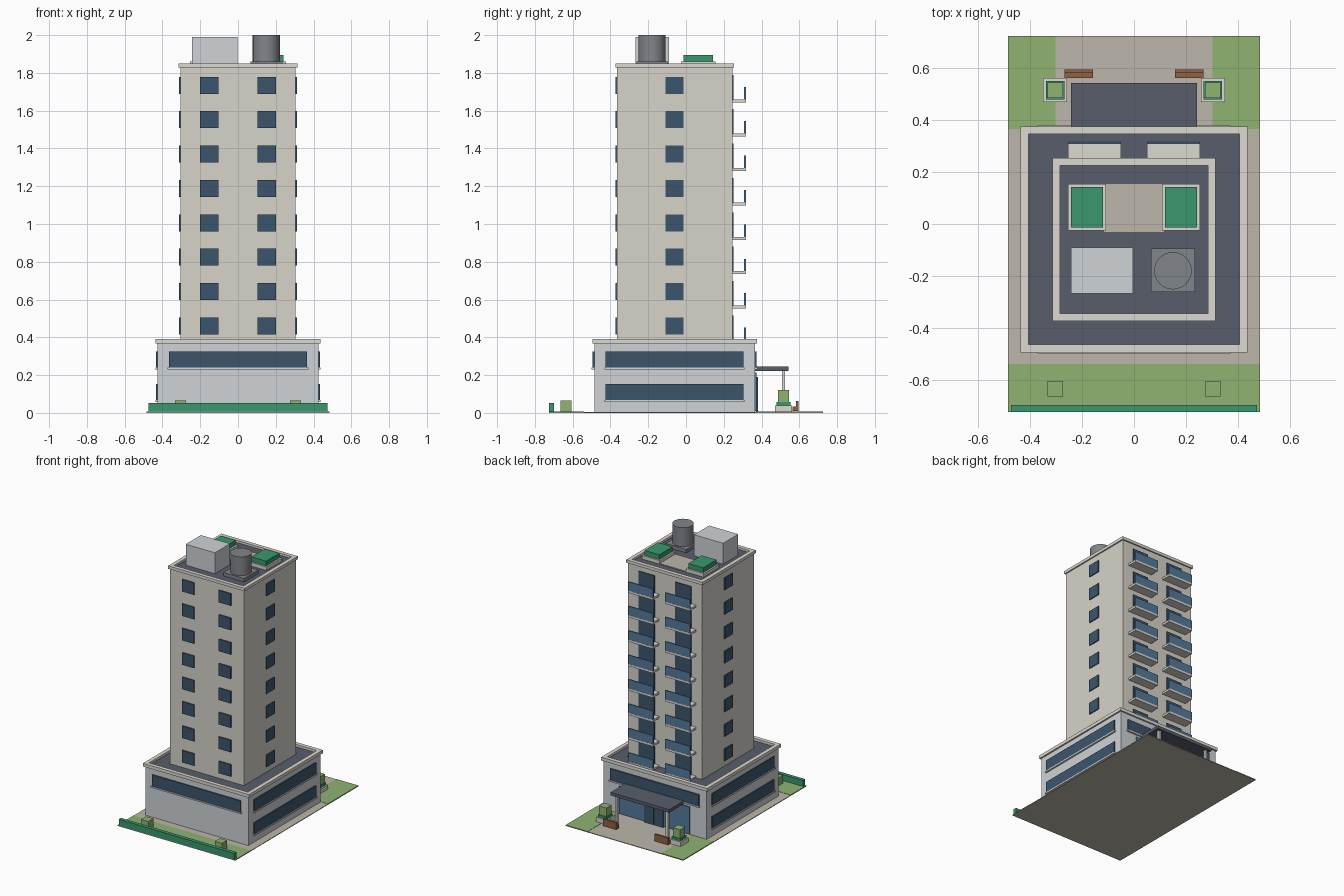
import bpy, bmesh
from mathutils import Matrix, Vector

if "Cube" in bpy.data.objects:
    bpy.data.objects.remove(bpy.data.objects["Cube"])


def material(name, rgb):
    m = bpy.data.materials.new(name)
    m.diffuse_color = [(c / 255) ** 2.2 for c in rgb] + [1]
    m.use_nodes = True
    m.node_tree.nodes["Principled BSDF"].inputs["Base Color"].default_value = m.diffuse_color
    return m


BEIGE = material("beige_wall", (214, 210, 200))
PALE = material("pale_panel", (205, 210, 214))
TRIM = material("trim", (220, 216, 208))
ROOF = material("roof_slate", (88, 94, 106))
DARK = material("dark_glass", (62, 86, 108))
GLASS = material("light_glass", (84, 122, 155))
PAVING = material("paving", (188, 182, 168))
GRASS = material("grass", (142, 178, 114))
HEDGE = material("hedge", (60, 150, 110))
WOOD = material("wood", (142, 98, 68))
METAL = material("tank_metal", (128, 132, 138))


def boxes(name, spans, mat):
    """One object made of boxes given as (x0, x1, y0, y1, z0, z1)."""
    bm = bmesh.new()
    for s in spans:
        lo, hi = Vector(s[::2]), Vector(s[1::2])
        mtx = Matrix.Translation((lo + hi) / 2) @ Matrix.Diagonal((*(hi - lo), 1))
        bmesh.ops.create_cube(bm, size=1, matrix=mtx)
    me = bpy.data.meshes.new(name)
    bm.to_mesh(me)
    bm.free()
    ob = bpy.data.objects.new(name, me)
    bpy.context.collection.objects.link(ob)
    me.materials.append(mat)
    return ob


def mirrored(spans):
    return spans + [(-s[1], -s[0], *s[2:]) for s in spans]


def ring(name, x, y0, y1, w, z0, z1, mat):
    """Rectangular parapet coping of width w."""
    return boxes(name, mirrored([(x - w, x, y0 + w, y1 - w, z0, z1)])
                 + [(-x, x, y0, y0 + w, z0, z1), (-x, x, y1 - w, y1, z0, z1)], mat)


# Site
boxes("site_slab", [(-.485, .485, -.725, .725, 0, .005)], PAVING)
boxes("lawns", mirrored([(.303, .485, .367, .725, .004, .007)])
      + [(-.485, .485, -.725, -.54, .004, .007)], GRASS)
boxes("front_hedge", [(-.475, .475, -.725, -.698, .005, .052)], HEDGE)
boxes("front_shrubs", mirrored([(.274, .334, -.665, -.606, .005, .066)]), GRASS)

# Podium
boxes("podium", [(-.425, .425, -.485, .365, .005, .368)], PALE)
boxes("podium_roof", [(-.41, .41, -.47, .35, .366, .374)], ROOF)
ring("podium_coping", .437, -.495, .376, .03, .368, .392, TRIM)

# Podium window bands with sills
side = [(.42, .433, -.425, .304, z, z + .085) for z in (.068, .24)]
boxes("podium_windows", mirrored(side) + [(-.365, .365, -.494, -.48, .24, .325),
                                          (-.365, .365, .36, .373, .24, .325)], DARK)
sills = [(.42, .438, -.432, .311, z - .01, z) for z in (.068, .24)]
boxes("podium_sills", mirrored(sills) + [(-.372, .372, -.499, -.48, .23, .24),
                                         (-.372, .372, .36, .379, .23, .24)], TRIM)

# Entrance
boxes("entrance_glazing", [(-.29, .29, .36, .374, .01, .213)], GLASS)
boxes("entrance_doors", mirrored([(.003, .078, .37, .381, .006, .19)]), DARK)
boxes("entrance_canopy", [(-.242, .242, .36, .543, .223, .246)], ROOF)
boxes("canopy_posts", mirrored([(.2, .218, .507, .525, .005, .224)]), TRIM)

# Entrance planters and benches
boxes("planter_boxes", mirrored([(.258, .35, .47, .562, .005, .04)]), TRIM)
boxes("planter_hedges", mirrored([(.268, .34, .48, .552, .038, .057)]), HEDGE)
boxes("planter_shrubs", mirrored([(.274, .334, .486, .546, .055, .121)]), GRASS)
boxes("benches", mirrored([(.158, .268, .563, .584, .01, .034),
                           (.158, .268, .582, .596, .01, .062)]), WOOD)

# Tower
boxes("tower", [(-.305, .305, -.365, .245, .37, 1.83)], BEIGE)
boxes("tower_roof", [(-.29, .29, -.35, .23, 1.828, 1.834)], ROOF)
ring("tower_coping", .315, -.373, .255, .029, 1.828, 1.85, TRIM)

# Eight repeated floors
front, sides, doors, slabs, rails = [], [], [], [], []
for i in range(8):
    z = .46 + i * .182          # window centre height
    f = z - .074                # balcony floor height
    front.append((.102, .2, -.373, -.36, z - .045, z + .045))
    sides.append((.3, .312, -.108, -.012, z - .045, z + .045))
    doors.append((.086, .216, .24, .252, f, f + .13))
    slabs.append((.05, .254, .24, .318, f - .016, f))
    rails.append((.05, .254, .308, .317, f, f + .066))
boxes("front_windows", mirrored(front), DARK)
boxes("side_windows", mirrored(sides), DARK)
boxes("balcony_doors", mirrored(doors), DARK)
boxes("balcony_slabs", mirrored(slabs), TRIM)
boxes("balcony_railings", mirrored(rails), GLASS)

# Roof terrace and plant
boxes("roof_deck", [(-.115, .115, -.03, .155, 1.832, 1.839)], PAVING)
boxes("roof_planters", mirrored([(.108, .254, -.026, .155, 1.832, 1.86)]), TRIM)
boxes("roof_hedges", mirrored([(.12, .242, -.014, .143, 1.858, 1.896)]), HEDGE)
boxes("plant_room", [(-.243, -.003, -.268, -.09, 1.832, 1.99)], PALE)
boxes("tank_plinth", [(.065, .235, -.263, -.095, 1.832, 1.86)], METAL)
bpy.ops.mesh.primitive_cylinder_add(vertices=32, radius=.072, depth=.142,
                                    location=(.15, -.18, 1.929))
tank = bpy.context.object
tank.name = "water_tank"
tank.data.materials.append(METAL)
bpy.ops.object.shade_smooth_by_angle()
